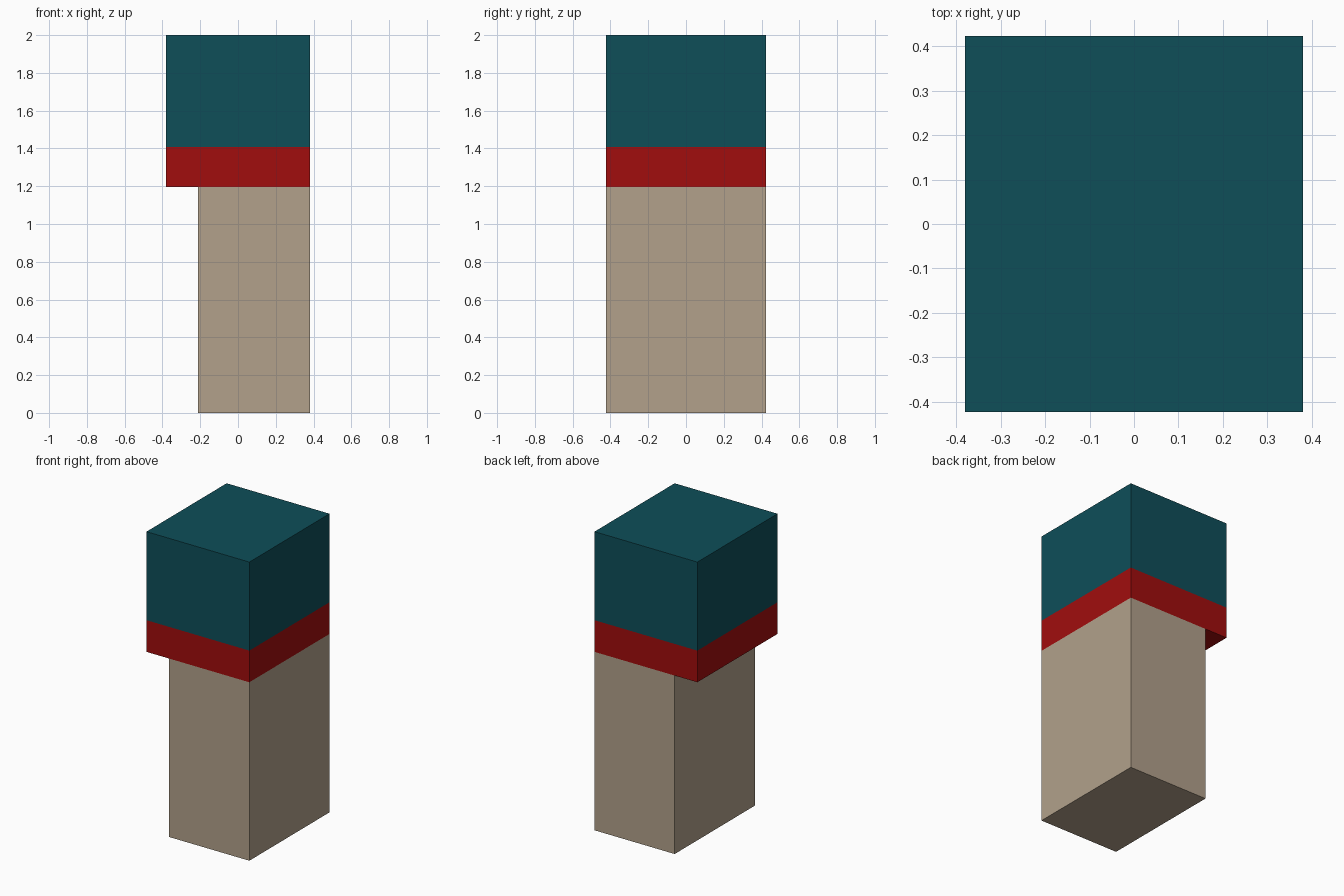
import bpy

if "Cube" in bpy.data.objects:
    bpy.data.objects.remove(bpy.data.objects["Cube"])


def material(name, rgb):
    m = bpy.data.materials.new(name)
    m.diffuse_color = (*rgb, 1.0)
    m.use_nodes = True
    m.node_tree.nodes["Principled BSDF"].inputs["Base Color"].default_value = m.diffuse_color
    return m


def box(name, x0, x1, y0, y1, z0, z1, mat):
    bpy.ops.mesh.primitive_cube_add(
        size=1, location=((x0 + x1) / 2, (y0 + y1) / 2, (z0 + z1) / 2))
    ob = bpy.context.object
    ob.name = name
    ob.scale = (x1 - x0, y1 - y0, z1 - z0)
    bpy.ops.object.transform_apply(location=False, rotation=False, scale=True)
    ob.data.materials.append(mat)
    return ob


teal = material("dark teal", (0.0044, 0.0762, 0.0998))
red = material("deep red", (0.356, 0.004, 0.004))
beige = material("warm beige", (0.445, 0.356, 0.258))

HX, HY = 0.381, 0.424      # half width and half depth of the head
BAND_Z, CAP_Z = 1.195, 1.407

# Column, flush with the head on all sides but the left
box("column", -0.213, HX, -HY, HY, 0, BAND_Z, beige)
# Band overhanging on the left
box("band", -HX, HX, -HY, HY, BAND_Z, CAP_Z, red)
# Top block
box("top_block", -HX, HX, -HY, HY, CAP_Z, 2, teal)
